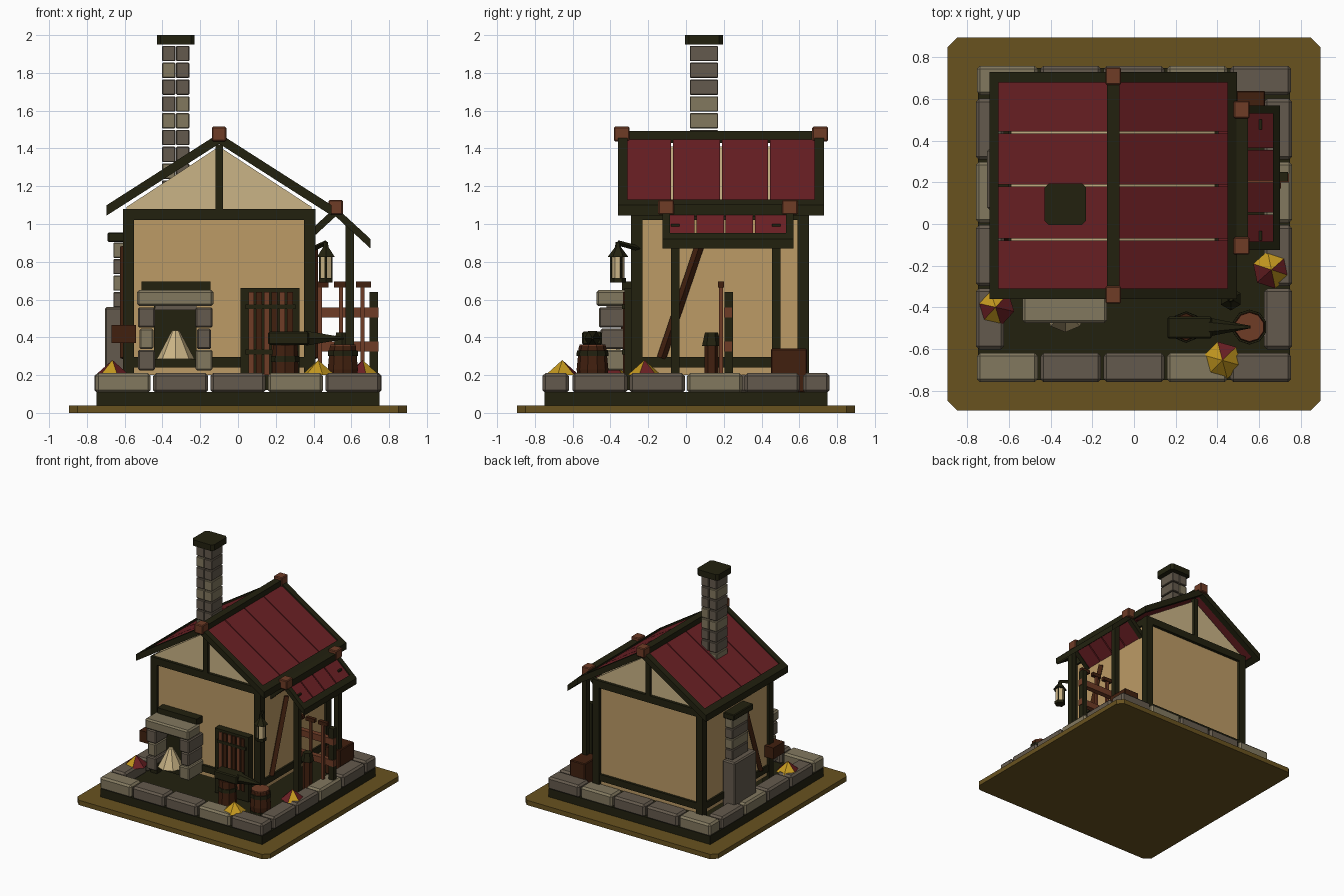
import bpy, math
from mathutils import Vector

if "Cube" in bpy.data.objects:
    bpy.data.objects.remove(bpy.data.objects["Cube"])


def material(name, hexcol):
    lin = []
    for i in (0, 2, 4):
        c = int(hexcol[i:i + 2], 16) / 255
        lin.append(c / 12.92 if c <= 0.04045 else ((c + 0.055) / 1.055) ** 2.4)
    m = bpy.data.materials.new(name)
    m.diffuse_color = (*lin, 1)
    m.use_nodes = True
    m.node_tree.nodes["Principled BSDF"].inputs["Base Color"].default_value = m.diffuse_color
    return m


BEAM = material("dark_timber", "22210f")
BROWN = material("dark_brown_wood", "41200f")
RUST = material("red_brown_wood", "6f3c26")
RED = material("red_roof", "6c2024")
STONE = material("grey_stone", "645a4d")
PALE = material("pale_stone", "82785f")
OLIVE = material("olive_ground", "68521f")
TAN = material("tan_plaster", "bc9b66")
CREAM = material("cream_plaster", "cab486")
GOLD = material("yellow_leaf", "c4981f")


def prism(name, pts, a, b, mat, axis="y"):
    """Extrude a 2D outline from a to b along y (xz outline) or z (xy outline)."""
    put = (lambda p, t: (p[0], t, p[1])) if axis == "y" else (lambda p, t: (p[0], p[1], t))
    n = len(pts)
    verts = [put(p, a) for p in pts] + [put(p, b) for p in pts]
    faces = [list(range(n)), list(range(2 * n - 1, n - 1, -1))]
    faces += [[i, i + n, (i + 1) % n + n, (i + 1) % n] for i in range(n)]
    area = sum(pts[i][0] * pts[(i + 1) % n][1] - pts[(i + 1) % n][0] * pts[i][1] for i in range(n))
    if (area > 0) == (axis == "z"):
        faces = [f[::-1] for f in faces]
    me = bpy.data.meshes.new(name)
    me.from_pydata(verts, [], faces)
    import bmesh
    bm = bmesh.new()
    bm.from_mesh(me)
    bmesh.ops.recalc_face_normals(bm, faces=bm.faces)
    bm.to_mesh(me)
    bm.free()
    me.materials.append(mat)
    ob = bpy.data.objects.new(name, me)
    bpy.context.collection.objects.link(ob)
    return ob


def box(name, x0, x1, y0, y1, z0, z1, mat, bevel=0):
    ob = prism(name, [(x0, y0), (x1, y0), (x1, y1), (x0, y1)], z0, z1, mat, "z")
    if bevel:
        mod = ob.modifiers.new("chamfer", "BEVEL")
        mod.width, mod.segments = bevel, 1
    return ob


def octagon(cx, cy, h, c):
    k = h - c
    return [(cx + u, cy + v) for u, v in
            [(-k, -h), (k, -h), (h, -k), (h, k), (k, h), (-k, h), (-h, k), (-h, -k)]]


def cone(name, loc, r1, r2, h, sides, mat, rot=(0, 0, 0)):
    """Cone or cylinder whose base centre is at loc."""
    bpy.ops.mesh.primitive_cone_add(vertices=sides, radius1=r1, radius2=r2, depth=h, rotation=rot)
    ob = bpy.context.object
    ob.location = Vector(loc) + ob.rotation_euler.to_matrix() @ Vector((0, 0, h / 2))
    ob.name = name
    ob.data.materials.append(mat)
    return ob


def rod(name, p, q, w, mat):
    d = Vector(q) - Vector(p)
    return cone(name, p, w * 0.707, w * 0.707, d.length, 4, mat, d.to_track_quat("Z", "Y").to_euler())


# Ground slab and plinth
prism("ground_slab", octagon(0, 0, 0.895, 0.045), 0, 0.04, OLIVE, "z")
box("plinth", -0.75, 0.75, -0.75, 0.75, 0.04, 0.11, BEAM)

# Ring of border stones
for side, s in (("front", -1), ("back", 1)):
    for i in range(5):
        x = -0.76 + i * 0.304
        ya, yb = sorted((s * 0.62, s * 0.76))
        box(side + "_border_stone", x + 0.006, x + 0.298, ya, yb, 0.105, 0.21, PALE if i % 3 == 0 else STONE, 0.015)
for side, s in (("left", -1), ("right", 1)):
    for i in range(4):
        y = -0.608 + i * 0.304
        xa, xb = sorted((s * 0.625, s * 0.76))
        box(side + "_border_stone", xa, xb, y + 0.006, y + 0.298, 0.105, 0.21, PALE if i == 2 else STONE, 0.015)

# House body and gables
box("plaster_walls", -0.59, 0.39, -0.265, 0.625, 0.2, 1.05, TAN)
prism("gable_infill", [(-0.59, 1.05), (-0.59, 1.09), (-0.1, 1.41), (0.39, 1.09), (0.39, 1.05)],
      -0.266, 0.626, CREAM)
for x in (-0.61, 0.35):
    for y in (-0.29, 0.59):
        box("corner_post", x, x + 0.06, y, y + 0.06, 0.11, 1.08, BEAM)
for y in (-0.29, 0.61):
    box("top_beam", -0.61, 0.41, y, y + 0.04, 1.02, 1.08, BEAM)
    box("sill_beam", -0.58, 0.38, y + 0.005, y + 0.035, 0.24, 0.295, BEAM)
    box("gable_post", -0.12, -0.08, y, y + 0.04, 1.07, 1.42, BEAM)
for x in (-0.605, 0.365):
    box("side_top_beam", x, x + 0.04, -0.27, 0.63, 1.02, 1.08, BEAM)
    box("side_sill_beam", x, x + 0.04, -0.27, 0.63, 0.24, 0.295, BEAM)
for x in (-0.60, 0.40):
    rod("wall_brace", (x, -0.13, 0.29), (x, 0.07, 0.88), 0.035, BROWN)


# Gabled roof: rafters, panels, eaves, ridge and finial blocks
def roof(tag, cx, top, run, drop, thick, y0, y1, trim, eave, cuts, block):
    for s in (-1, 1):
        def slope(u0, u1, low, t):
            za, zb = top - drop * u0 - low, top - drop * u1 - low
            xa, xb = cx + s * run * u0, cx + s * run * u1
            return [(xa, za), (xb, zb), (xb, zb - t), (xa, za - t)]
        for a in (y0, y1 - trim):
            prism(tag + "_bargeboard", slope(0, 1, 0, thick), a, a + trim, BEAM)
        for a, b in zip(cuts, cuts[1:]):
            prism(tag + "_panel", slope(0, 0.96, 0.014, thick - 0.02), a + 0.005, b - 0.005, RED)
        prism(tag + "_eave", slope(1 - eave / run, 1, 0, thick), y0, y1, BEAM)
    box(tag + "_ridge", cx - 0.03, cx + 0.03, y0, y1, top - 0.05, top + 0.012, BEAM)
    for y in (y0 + 0.02, y1 - 0.02):
        box(tag + "_ridge_block", cx - 0.038, cx + 0.038, y - 0.042, y + 0.042, block, block + 0.077, RUST, 0.006)


roof("main_roof", -0.1, 1.48, 0.595, 0.38, 0.055, -0.36, 0.73, 0.05, 0.045,
     (-0.315, -0.075, 0.185, 0.44, 0.685), 1.438)
roof("porch_roof", 0.517, 1.09, 0.185, 0.17, 0.05, -0.125, 0.57, 0.04, 0.035,
     (-0.09, 0.05, 0.205, 0.36, 0.535), 1.05)
for y in (-0.08, 0.455):
    box("porch_post", 0.57, 0.615, y, y + 0.046, 0.11, 1.0, BEAM)

# Tall brick chimney through the roof
for i in range(9):
    z = 1.15 + i * 0.089
    for j, x in enumerate((-0.402, -0.328)):
        box("chimney_brick", x, x + 0.07, 0.02, 0.17, z, z + 0.081, PALE if i % 3 == 1 + j * (i % 2) else STONE, 0.004)
prism("chimney_cap", octagon(-0.33, 0.095, 0.1, 0.02), 1.95, 2.0, BEAM, "z")

# Stone stack on the left wall
box("stack_base", -0.705, -0.59, 0.07, 0.36, 0.11, 0.56, STONE, 0.01)
for i in range(4):
    z = 0.56 + i * 0.087
    box("stack_brick", -0.66, -0.59, 0.115, 0.325, z, z + 0.08, PALE if i % 2 else STONE, 0.004)
box("stack_cap", -0.69, -0.59, 0.09, 0.35, 0.905, 0.955, BEAM, 0.006)
box("wall_box", -0.67, -0.54, -0.345, -0.2, 0.37, 0.465, BROWN)

# Hearth at the front
for i in range(3):
    z, d = 0.225 + i * 0.113, 0.008 * (i % 2)
    for k, x in enumerate((-0.53, -0.225)):
        box("hearth_stone", x + d, x + 0.09 - d, -0.46 + d, -0.265, z, z + 0.108, PALE if (i + k) % 3 == 1 else STONE, 0.008)
box("hearth_lintel", -0.535, -0.13, -0.475, -0.31, 0.565, 0.65, PALE, 0.012)
box("hearth_mantel", -0.51, -0.145, -0.34, -0.265, 0.64, 0.695, BEAM)
box("hearth_back", -0.445, -0.22, -0.31, -0.265, 0.24, 0.57, BEAM)
box("hearth_inner_lintel", -0.44, -0.22, -0.42, -0.3, 0.545, 0.57, STONE)
cone("hearth_fire", (-0.33, -0.42, 0.285), 0.1, 0.02, 0.15, 8, CREAM)
box("hearth_bed", -0.44, -0.22, -0.44, -0.27, 0.24, 0.285, BEAM)

# Door with planks
box("door_frame", 0.012, 0.325, -0.325, -0.265, 0.12, 0.66, BEAM)
for i in range(6):
    x = 0.055 + i * 0.041
    box("door_plank", x, x + 0.03, -0.334, -0.32, 0.2, 0.64, BROWN if i % 2 else RUST)
for z in (0.31, 0.55):
    box("door_strap", 0.04, 0.305, -0.338, -0.325, z, z + 0.025, BEAM)

# Anvil on a stump
cone("anvil_stump", (0.25, -0.495, 0.11), 0.075, 0.065, 0.25, 8, BROWN)
cone("stump_band", (0.25, -0.495, 0.27), 0.076, 0.074, 0.03, 8, BEAM)
box("anvil_body", 0.16, 0.375, -0.55, -0.445, 0.36, 0.43, BEAM, 0.008)
cone("anvil_horn", (0.36, -0.495, 0.395), 0.045, 0.006, 0.2, 6, BEAM, (0, math.pi / 2, 0))

# Barrel
cone("barrel_lower", (0.555, -0.495, 0.11), 0.07, 0.084, 0.12, 10, BROWN)
cone("barrel_upper", (0.555, -0.495, 0.23), 0.084, 0.072, 0.125, 10, BROWN)
for z in (0.16, 0.3):
    cone("barrel_band", (0.555, -0.495, z), 0.084, 0.083, 0.03, 10, BEAM)
cone("barrel_lid", (0.555, -0.495, 0.355), 0.07, 0.07, 0.008, 10, RUST)

# Porch clutter: crate, small block, fence, leaning tools
box("crate", 0.49, 0.63, 0.45, 0.64, 0.11, 0.34, BROWN, 0.006)
cone("small_stump", (0.55, 0.135, 0.11), 0.04, 0.036, 0.25, 6, BROWN)
cone("small_tool_head", (0.55, 0.135, 0.355), 0.05, 0.035, 0.07, 6, BEAM)
box("fence_post", 0.697, 0.74, 0.205, 0.25, 0.11, 0.64, BEAM)
for z in (0.325, 0.505):
    box("fence_rail", 0.41, 0.745, 0.2, 0.243, z, z + 0.053, RUST)
for x in (0.435, 0.545, 0.66):
    box("tool_shaft", x - 0.011, x + 0.011, 0.175, 0.195, 0.11, 0.68, RUST)
    box("tool_head", x - 0.036, x + 0.045, 0.17, 0.2, 0.665, 0.695, BROWN)

# Hanging lantern
L = (0.465, -0.36)
rod("lantern_arm", (0.4, -0.25, 0.87), (*L, 0.9), 0.02, BEAM)
cone("lantern_base", (*L, 0.69), 0.042, 0.042, 0.025, 6, BEAM)
cone("lantern_glass", (*L, 0.715), 0.034, 0.034, 0.115, 6, CREAM)
cone("lantern_roof", (*L, 0.825), 0.055, 0.018, 0.05, 6, BEAM)
cone("lantern_knob", (*L, 0.87), 0.018, 0.012, 0.035, 6, BEAM)
for i in range(3):
    a = i * math.tau / 3 + 0.52
    px, py = L[0] + 0.034 * math.cos(a), L[1] + 0.034 * math.sin(a)
    rod("lantern_bar", (px, py, 0.7), (px, py, 0.84), 0.01, BEAM)

# Leaf piles with alternating red and yellow facets
for k, (x, y) in enumerate(((-0.665, -0.4), (0.425, -0.655), (0.66, -0.22))):
    pile = cone("leaf_pile", (x, y, 0.2), 0.092, 0, 0.08, 6, RED if k == 0 else GOLD, (0, 0, 0.3 + k))
    pile.data.materials.append(GOLD if k == 0 else RED)
    for f in pile.data.polygons:
        f.material_index = 1 if f.index % 3 == k % 2 else 0
